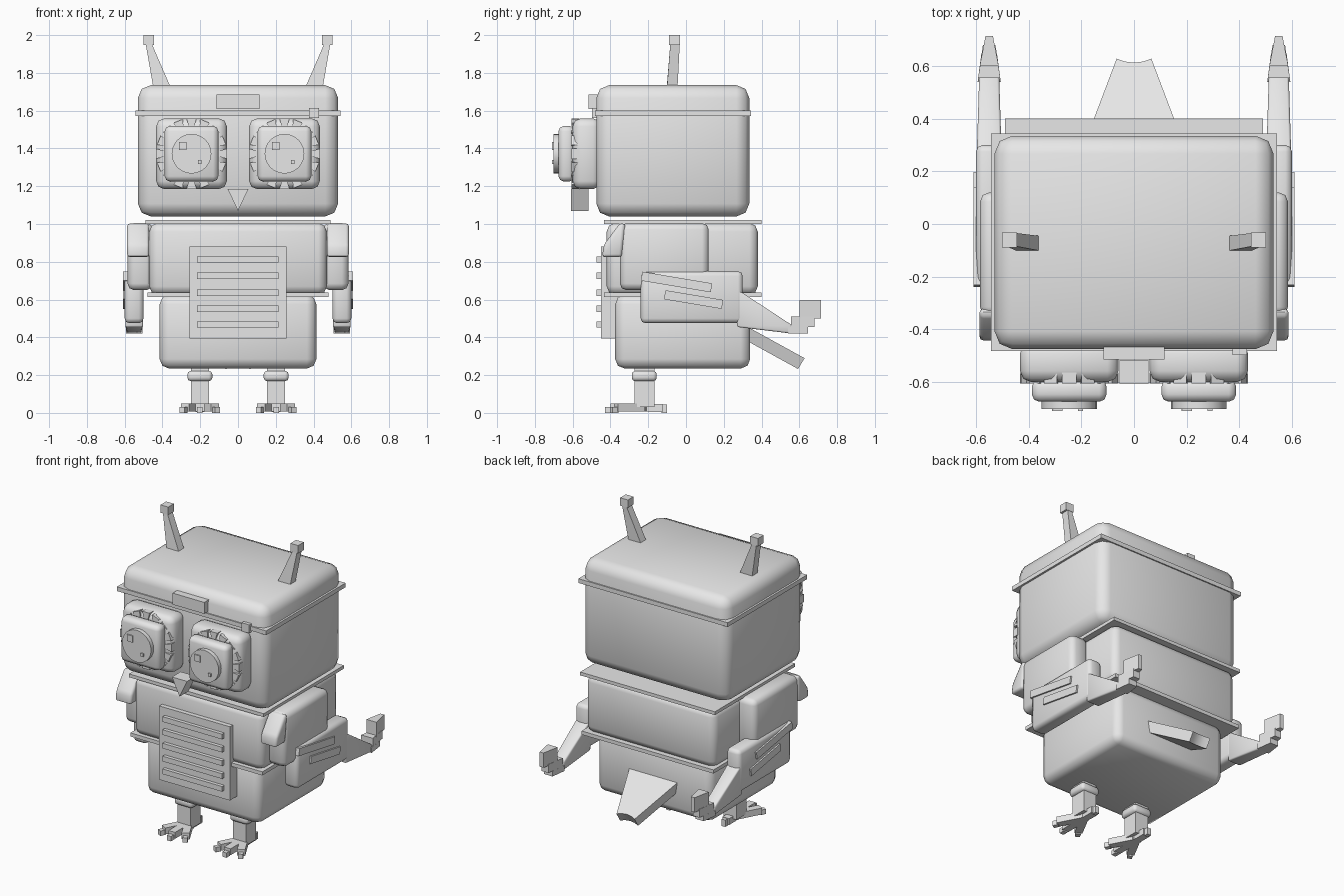
import bpy, bmesh, math
from mathutils import Vector, Matrix

if "Cube" in bpy.data.objects:
    bpy.data.objects.remove(bpy.data.objects["Cube"])

grey = bpy.data.materials.new("plain grey")
grey.diffuse_color = (0.8, 0.8, 0.8, 1)
grey.use_nodes = True
grey.node_tree.nodes["Principled BSDF"].inputs["Base Color"].default_value = grey.diffuse_color


def finish(name, bm, bevel=0.0, segments=2, matrix=None):
    bmesh.ops.recalc_face_normals(bm, faces=bm.faces[:])
    if bevel:
        bmesh.ops.bevel(bm, geom=bm.edges[:], offset=bevel, segments=segments,
                        profile=0.5, affect='EDGES', clamp_overlap=True)
    if matrix is not None:
        bm.transform(matrix)
    mesh = bpy.data.meshes.new(name)
    bm.to_mesh(mesh)
    bm.free()
    mesh.materials.append(grey)
    ob = bpy.data.objects.new(name, mesh)
    bpy.context.collection.objects.link(ob)
    return ob


def loft(name, a, b, bevel=0.0, matrix=None):
    """Solid between two loops with the same number of points."""
    bm = bmesh.new()
    va, vb = [bm.verts.new(p) for p in a], [bm.verts.new(p) for p in b]
    bm.faces.new(va)
    bm.faces.new(vb)
    n = len(va)
    for i in range(n):
        bm.faces.new((va[i], va[(i + 1) % n], vb[(i + 1) % n], vb[i]))
    return finish(name, bm, bevel, matrix=matrix)


def box(name, x, y, z, bevel=0.0, matrix=None):
    """Box from x, y and z ranges."""
    loops = [[(x[0], y[0], h), (x[1], y[0], h), (x[1], y[1], h), (x[0], y[1], h)] for h in z]
    return loft(name, loops[0], loops[1], bevel, matrix)


def side_profile(name, pts, x, bevel=0.0):
    """Profile in (y, z) extruded along x."""
    return loft(name, [(x[0], *p) for p in pts], [(x[1], *p) for p in pts], bevel)


def sided(s, a, b):
    """x range mirrored by side."""
    return (a, b) if s > 0 else (-b, -a)


# Head and cap rim
box("head", (-.53, .53), (-.475, .335), (1.04, 1.735), .068)
box("head_rim", (-.543, .543), (-.483, .343), (1.572, 1.60))
box("brow_block", (-.115, .115), (-.515, -.43), (1.61, 1.685))
box("rim_button", (.375, .43), (-.498, -.45), (1.56, 1.615))

# Beak
loft("beak", [(-.055, -.608, 1.185), (.055, -.608, 1.185), (0, -.608, 1.07)],
     [(-.055, -.517, 1.185), (.055, -.517, 1.185), (0, -.517, 1.07)])

# Body blocks and collars
box("upper_body", (-.47, .47), (-.42, .38), (.625, 1.005), .045)
box("lower_body", (-.415, .415), (-.375, .34), (.235, .625), .05)
box("neck_plate", (-.49, .49), (-.433, .40), (1.0, 1.022))
box("waist_plate", (-.48, .48), (-.433, .40), (.613, .637))

# Chest panel with ribs
box("chest_panel", (-.258, .256), (-.45, -.36), (.395, .88))
for z in (.812, .726, .637, .552, .468):
    box("chest_rib", (-.218, .215), (-.473, -.44), (z - .017, z + .017))

# Tail, a tapered board with a dipped end
outline = [(-.19, .30), (.19, .30), (.066, .628), (.035, .617), (0, .613), (-.035, .617), (-.066, .628)]
top, low = [], []
for x, y in outline:
    z = .47 - (y - .30) * .55
    top.append((x, y, z))
    low.append((x, y - .035, z - .057))
loft("tail", top, low)

for s in (-1, 1):
    # Eye layers
    cx, cz = s * .246, 1.372
    box("eye_base", (cx - .187, cx + .187), (-.60, -.45), (cz - .187, cz + .187), .042)
    box("eye_ring", (cx - .142, cx + .142), (-.675, -.59), (cz - .147, cz + .147), .028)
    bm = bmesh.new()
    bmesh.ops.create_cone(bm, cap_ends=True, segments=24, radius1=.105, radius2=.105, depth=.05)
    finish("eye_disc", bm, matrix=Matrix.Translation((cx, -.677, cz)) @ Matrix.Rotation(math.pi / 2, 4, 'X'))
    box("eye_glint_large", (cx - .066, cx - .026), (-.71, -.69), (cz + .02, cz + .063))
    box("eye_glint_small", (cx + .034, cx + .052), (-.71, -.69), (cz - .054, cz - .034))
    # Tapered feathers around each eye
    for i in range(16):
        m = Matrix.Translation((cx, 0, cz)) @ Matrix.Rotation(i * math.tau / 16, 4, 'Y')
        shape = [(-.012, .135), (.012, .135), (.027, .187), (-.027, .187)]
        loft("eye_feather", [(x, -.606, z) for x, z in shape], [(x, -.565, z) for x, z in shape], matrix=m)

    # Antenna with a square tip
    base, tip = Vector((s * .405, -.073, 1.728)), Vector((s * .473, -.058, 1.955))
    a = [base + Vector((dx, dy, -dx * s * .18)) for dx, dy in
         ((-.043, -.028), (.043, -.028), (.043, .028), (-.043, .028))]
    b = [tip + Vector((dx, dy, 0)) for dx, dy in
         ((-.016, -.025), (.016, -.025), (.016, .025), (-.016, .025))]
    loft("antenna", a, b)
    box("antenna_tip", (s * .473 - .028, s * .473 + .028), (-.09, -.032), (1.948, 2.0))

    # Shoulder, upper arm and forearm
    side_profile("shoulder_flap", [(-.32, 1.0), (-.35, 1.005), (-.435, .89), (-.445, .825), (-.34, .825)],
                 sided(s, .47, .587), .018)
    box("upper_arm", sided(s, .45, .585), (-.35, .12), (.65, 1.005), .035)
    box("forearm", sided(s, .50, .60), (-.24, .30), (.475, .75), .025)
    for y, z, length in ((-.05, .693, .375), (.04, .60, .31)):
        m = Matrix.Translation((0, y, z)) @ Matrix.Rotation(math.radians(-9.5), 4, 'X')
        box("arm_stripe", sided(s, .58, .61), (-length / 2, length / 2), (-.024, .024), matrix=m)

    # Tapering wrist
    wrist = []
    for y, z0, z1, w in ((.27, .455, .655, .047), (.56, .42, .465, .038)):
        c = s * .55
        wrist.append([(c - w, y, z0), (c + w, y, z0), (c + w, y, z1), (c - w, y, z1)])
    loft("wrist", wrist[0], wrist[1], .008)

    # Hand made of stepped pointed slabs
    for y0, y1, w0, w1, z0, z1 in ((.54, .645, .044, .03, .42, .455),
                                   (.555, .68, .042, .024, .455, .51),
                                   (.60, .715, .036, .014, .50, .597)):
        c = s * .55
        plan = [(c - w0, y0), (c + w0, y0), (c + w1, y1), (c - w1, y1)]
        loft("hand_slab", [(x, y, z0) for x, y in plan], [(x, y, z1) for x, y in plan])

    # Leg and ankle cuff
    lx = s * .202
    box("leg", (lx - .048, lx + .048), (-.272, -.168), (.03, .26))
    box("leg_cuff", (lx - .066, lx + .066), (-.287, -.155), (.168, .222), .018)

    # Splayed toes with claws, and a rear toe
    for angle, length in ((-28, .20), (0, .21), (28, .20)):
        m = Matrix.Translation((lx, -.22, 0)) @ Matrix.Rotation(math.radians(angle), 4, 'Z')
        box("front_toe", (-.024, .024), (-length + .03, .02), (.008, .05), matrix=m)
        box("toe_claw", (-.015, .015), (-length, -length + .035), (0, .032), matrix=m)
    box("rear_toe", (lx - .024, lx + .024), (-.20, -.125), (.006, .048))
    box("rear_claw", (lx - .014, lx + .014), (-.13, -.10), (0, .045))

# Smooth the rounded edges only
for ob in bpy.context.scene.objects:
    ob.select_set(True)
    bpy.context.view_layer.objects.active = ob
bpy.ops.object.shade_smooth_by_angle(angle=math.radians(48))
